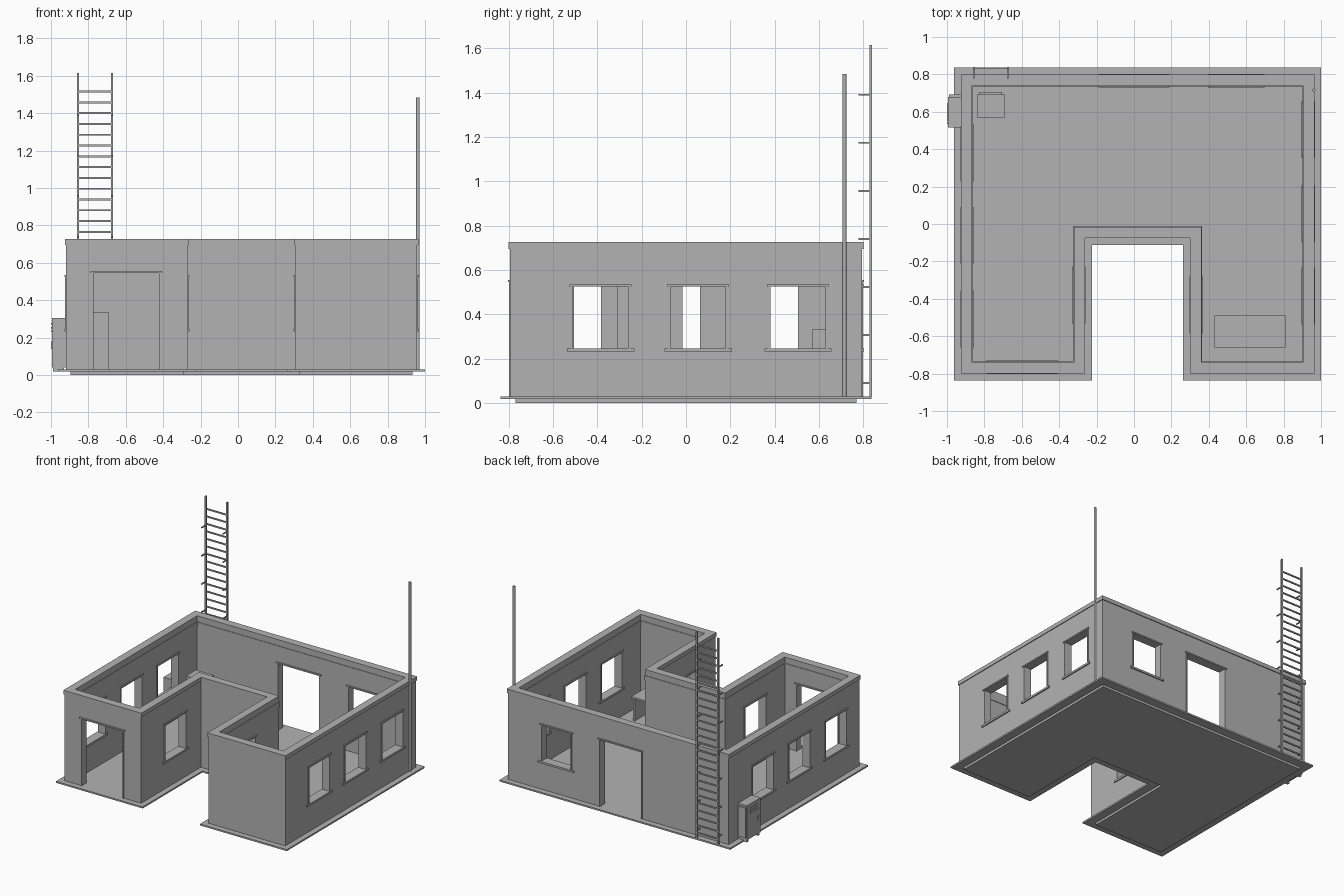
import bpy, bmesh
from mathutils import Vector

cube = bpy.data.objects.get("Cube")
if cube:
    bpy.data.objects.remove(cube, do_unlink=True)

GREY = (0.45, 0.45, 0.45, 1)
mat = bpy.data.materials.new("plain grey")
mat.use_nodes = True
mat.diffuse_color = GREY
mat.node_tree.nodes["Principled BSDF"].inputs["Base Color"].default_value = GREY

# Main levels and footprint
FLOOR, CAP, TOP = 0.03, 0.695, 0.726
X0, X1, Y0, Y1 = -0.925, 0.964, -0.80, 0.80
N0, N1, NY = -0.262, 0.30, -0.075
WALL_OUT, WALL_IN = 0.006, 0.06


def finish(name, bm):
    bmesh.ops.recalc_face_normals(bm, faces=bm.faces)
    me = bpy.data.meshes.new(name)
    bm.to_mesh(me)
    bm.free()
    ob = bpy.data.objects.new(name, me)
    bpy.context.collection.objects.link(ob)
    me.materials.append(mat)
    return ob


def add_box(bm, x, y, z):
    verts = bmesh.ops.create_cube(bm, size=1)["verts"]
    for v in verts:
        v.co = Vector([(r[0] + r[1]) / 2 + c * (r[1] - r[0]) for c, r in zip(v.co, (x, y, z))])


def boxes(name, parts):
    bm = bmesh.new()
    for p in parts:
        add_box(bm, *p)
    return finish(name, bm)


def outline(o):
    """U-shaped footprint, moved inward by o."""
    return [(X0 + o, Y0 + o), (N0 - o, Y0 + o), (N0 - o, NY + o), (N1 + o, NY + o),
            (N1 + o, Y0 + o), (X1 - o, Y0 + o), (X1 - o, Y1 - o), (X0 + o, Y1 - o)]


def slab(name, o, z0, z1):
    bm = bmesh.new()
    face = bm.faces.new([bm.verts.new((x, y, z0)) for x, y in outline(o)])
    up = bmesh.ops.extrude_face_region(bm, geom=[face])["geom"]
    for v in up:
        if isinstance(v, bmesh.types.BMVert):
            v.co.z = z1
    return finish(name, bm)


def ring(name, o_out, o_in, z0, z1):
    bm = bmesh.new()
    loops = [[bm.verts.new((x, y, z)) for x, y in outline(o)]
             for o, z in ((o_out, z0), (o_out, z1), (o_in, z1), (o_in, z0))]
    for a, b in zip(loops, loops[1:] + loops[:1]):
        for i in range(len(a)):
            j = (i + 1) % len(a)
            bm.faces.new((a[i], a[j], b[j], b[i]))
    return finish(name, bm)


# Floor plates and walls
slab("foundation", 0.03, 0, 0.018)
slab("floor_slab", -0.037, 0.018, FLOOR)
walls = ring("walls", WALL_OUT, WALL_IN, FLOOR, CAP)
ring("wall_cap", 0, WALL_IN, CAP, TOP)
ring("inner_moulding", WALL_IN - 0.002, WALL_IN + 0.004, 0.645, 0.68)

# Openings: wall name, axis along wall, wall span across, centre, kind
SPANS = {
    "left": ("y", (X0 + WALL_OUT, X0 + WALL_IN)),
    "right": ("y", (X1 - WALL_IN, X1 - WALL_OUT)),
    "left_court": ("y", (N0 - WALL_IN, N0 - WALL_OUT)),
    "right_court": ("y", (N1 + WALL_OUT, N1 + WALL_IN)),
    "front": ("x", (Y0 + WALL_OUT, Y0 + WALL_IN)),
    "back": ("x", (Y1 - WALL_IN, Y1 - WALL_OUT)),
}
OPENINGS = [("right", c, "window") for c in (-0.385, 0.055, 0.505)]
OPENINGS += [("left", c, "window") for c in (-0.507, -0.06, 0.38)]
OPENINGS += [("left_court", -0.38, "window"), ("right_court", -0.433, "window"),
             ("back", 0.547, "window"), ("back", 0, "door"), ("front", -0.598, "door")]


def oriented(axis, along, across, z):
    return (along, across, z) if axis == "x" else (across, along, z)


cuts = []
for n, (side, c, kind) in enumerate(OPENINGS):
    axis, (a, b) = SPANS[side]
    door = kind == "door"
    half = 0.18 if door else 0.129
    low, high = (FLOOR, 0.545) if door else (0.247, 0.525)
    cuts.append(oriented(axis, (c - half, c + half), (a - 0.05, b + 0.05),
                         (low - (0.02 if door else 0), high)))
    edge = (a - 0.005, b + 0.005)
    trim = (a - 0.009, b + 0.009)
    # Jambs, lintel and sill
    frame = [oriented(axis, (c + s * half - 0.005, c + s * half + 0.005), edge, (low, high))
             for s in (-1, 1)]
    frame.append(oriented(axis, (c - half - 0.011, c + half + 0.011), trim, (high, high + 0.01)))
    if not door:
        frame.append(oriented(axis, (c - 0.152, c + 0.152), trim, (0.232, low)))
    boxes(f"{side}_{kind}_frame_{n}", frame)

cutter = boxes("opening_cutter", cuts)
cutter.hide_render = True
mod = walls.modifiers.new("openings", "BOOLEAN")
mod.object = cutter
mod.solver = "EXACT"
bpy.context.view_layer.objects.active = walls
walls.select_set(True)
bpy.ops.object.modifier_apply(modifier=mod.name)
bpy.data.objects.remove(cutter, do_unlink=True)

# Ladder on the back wall
LX0, LX1, LY, RAIL = -0.856, -0.674, 0.834, 0.006
ladder = [((x - RAIL, x + RAIL), (LY - 0.007, LY + 0.005), (FLOOR, 1.615)) for x in (LX0, LX1)]
for i in range(26):
    z = 0.073 + i * 0.0577
    ladder.append(((LX0, LX1), (LY - 0.005, LY + 0.004), (z - 0.005, z + 0.005)))
for i in range(7):
    z = 0.09 + i * 0.2167
    ladder += [((x - 0.004, x + 0.004), (0.778, LY), (z - 0.004, z + 0.004)) for x in (LX0, LX1)]
boxes("ladder", ladder)

# Mast at the back corner
bm = bmesh.new()
bmesh.ops.create_cone(bm, cap_ends=True, segments=12, radius1=0.009, radius2=0.009, depth=1.485 - FLOOR)
bmesh.ops.translate(bm, verts=bm.verts, vec=(0.962, 0.715, (1.485 + FLOOR) / 2))
finish("mast", bm)

# Cabinet outside the left wall, with vents, handle and feet
cabinet = [((-0.995, -0.92), (0.515, 0.68), (0.04, 0.305)),
           ((-0.99, -0.925), (0.68, 0.692), (0.06, 0.29))]
cabinet += [((-0.99, -0.93), (y, y + 0.02), (0.02, 0.04)) for y in (0.52, 0.655)]
cabinet += [((-1.0, -0.99), (0.55, 0.645), (z, z + 0.008)) for z in (0.23, 0.25, 0.27)]
cabinet.append(((-1.0, -0.99), (0.535, 0.545), (0.14, 0.18)))
boxes("outside_cabinet", cabinet)

# Cabinet inside the back left corner
boxes("inside_cabinet", [((-0.84, -0.69), (0.57, 0.692), (FLOOR, 0.335)),
                         ((-0.825, -0.705), (0.692, 0.705), (0.06, 0.315))])

# Table in the right wing
TX, TY = (0.43, 0.81), (-0.66, -0.49)
boxes("table", [(TX, TY, (0.2, 0.215)),
                ((TX[0] + 0.01, TX[0] + 0.025), (TY[0] + 0.01, TY[1] - 0.01), (FLOOR, 0.2)),
                ((TX[1] - 0.025, TX[1] - 0.01), (TY[0] + 0.01, TY[1] - 0.01), (FLOOR, 0.2))])
